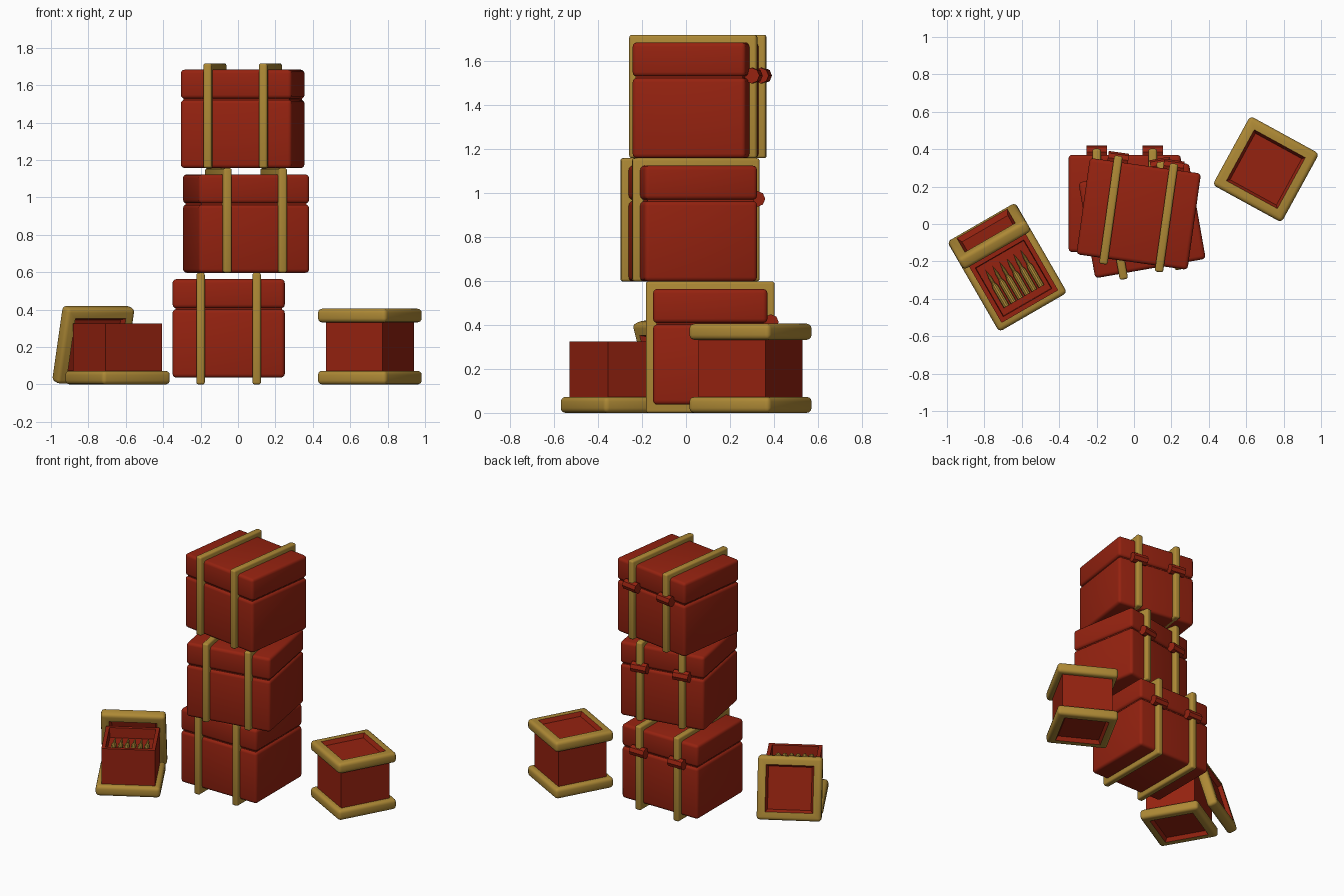
import bpy, bmesh, math
from mathutils import Matrix, Vector

if "Cube" in bpy.data.objects:
    bpy.data.objects.remove(bpy.data.objects["Cube"])


def material(name, rgb):
    m = bpy.data.materials.new(name)
    m.use_nodes = True
    m.diffuse_color = (*rgb, 1)
    m.node_tree.nodes["Principled BSDF"].inputs["Base Color"].default_value = (*rgb, 1)
    return m


RED = material("deep_red", (0.30, 0.016, 0.005))
GOLD = material("old_gold", (0.42, 0.25, 0.036))


def finish(name, bm, mats, matrix):
    """Turn a bmesh into a placed, smooth-shaded object."""
    bmesh.ops.recalc_face_normals(bm, faces=bm.faces)
    mesh = bpy.data.meshes.new(name)
    bm.to_mesh(mesh)
    bm.free()
    for m in mats:
        mesh.materials.append(m)
    ob = bpy.data.objects.new(name, mesh)
    bpy.context.collection.objects.link(ob)
    ob.matrix_world = matrix
    bpy.ops.object.select_all(action='DESELECT')
    ob.select_set(True)
    bpy.context.view_layer.objects.active = ob
    bpy.ops.object.shade_smooth_by_angle(angle=math.radians(30))
    return ob


def block(size, centre, bevel=0.0, segments=3):
    """Rounded box as a bmesh."""
    bm = bmesh.new()
    bmesh.ops.create_cube(bm, size=1)
    bmesh.ops.scale(bm, vec=size, verts=bm.verts)
    bmesh.ops.translate(bm, vec=centre, verts=bm.verts)
    if bevel:
        bmesh.ops.bevel(bm, geom=bm.edges[:], offset=bevel, segments=segments,
                        profile=0.5, affect='EDGES')
    return bm


def slab(name, width, depth, z0, z1, mat, matrix, bevel=0.0, x=0.0):
    bm = block((width, depth, z1 - z0), (x, 0, (z0 + z1) / 2), bevel)
    return finish(name, bm, [mat], matrix)


def pose(x, y, z, degrees):
    return Matrix.Translation((x, y, z)) @ Matrix.Rotation(math.radians(degrees), 4, 'Z')


# Large strapped crates
def crate(label, matrix, strap_bottom):
    slab(label + "_crate_body", 0.6, 0.52, 0.037, 0.402, RED, matrix, 0.02)
    slab(label + "_crate_lid", 0.6, 0.52, 0.408, 0.563, RED, matrix, 0.02)
    slab(label + "_crate_core", 0.57, 0.49, 0.06, 0.54, RED, matrix)
    for side, x in (("right", -0.15), ("left", 0.15)):
        slab(f"{label}_{side}_strap", 0.045, 0.585, strap_bottom, 0.597, GOLD, matrix, 0.012, x)
        bm = bmesh.new()
        bmesh.ops.create_cone(bm, cap_ends=True, segments=8, radius1=0.036, radius2=0.036,
                              depth=0.11, matrix=Matrix.Rotation(math.pi / 2, 4, 'Y'))
        bmesh.ops.translate(bm, vec=(x, 0.275, 0.412), verts=bm.verts)
        finish(f"{label}_{side}_hinge", bm, [RED], matrix)


crate("bottom", pose(-0.05, 0.11, 0, 0), 0.0)
crate("middle", pose(0.043, 0.018, 0.56, 10), 0.037)
crate("top", pose(0.025, 0.054, 1.12, -8), 0.037)


# Gold plate with a sunken red panel on both faces
def framed_plate(name, matrix):
    bm = block((0.42, 0.42, 0.073), (0, 0, 0), 0.022)
    bm.normal_update()
    panels = [f for f in bm.faces if abs(f.normal.z) > 0.99 and f.calc_area() > 0.05]
    bmesh.ops.inset_individual(bm, faces=panels, thickness=0.046)
    slopes = bmesh.ops.inset_individual(bm, faces=panels, thickness=0.02, depth=-0.028)["faces"]
    for f in panels + slopes:
        f.material_index = 1
    finish(name, bm, [GOLD, RED], matrix)


# Closed small box
closed = pose(0.705, 0.293, 0, -28.7)
framed_plate("closed_box_base", closed @ Matrix.Translation((0, 0, 0.0365)))
framed_plate("closed_box_lid", closed @ Matrix.Translation((0, 0, 0.3685)))
slab("closed_box_body", 0.347, 0.347, 0.06, 0.345, RED, closed)

# Open small box with a shallow tray
opened = pose(-0.644, -0.29, 0, 30)
framed_plate("open_box_base", opened @ Matrix.Translation((0, 0, 0.0365)))
bm = block((0.349, 0.349, 0.263), (0, 0, 0.1935))
bm.normal_update()
rim = [f for f in bm.faces if f.normal.z > 0.9]
bmesh.ops.inset_individual(bm, faces=rim, thickness=0.035)
bmesh.ops.inset_individual(bm, faces=rim, thickness=0.004, depth=-0.07)
finish("open_box_body", bm, [RED], opened)

# Removed lid leaning against the back of the open box
lean = Matrix.Translation((0, 0.259, 0.2125)) @ Matrix.Rotation(math.radians(-74), 4, 'X')
framed_plate("open_box_lid", opened @ lean)

# Row of cartridges lying in the tray
PROFILE = [(0, 0), (0.017, 0), (0.017, 0.12), (0.009, 0.145), (0.009, 0.175), (0, 0.225)]
for i in range(6):
    bm = bmesh.new()
    verts = [bm.verts.new((r, 0, z)) for r, z in PROFILE]
    edges = [bm.edges.new(pair) for pair in zip(verts, verts[1:])]
    bmesh.ops.spin(bm, geom=verts + edges, cent=(0, 0, 0), axis=(0, 0, 1),
                   angle=math.tau, steps=10)
    bmesh.ops.remove_doubles(bm, verts=bm.verts, dist=0.0005)
    spot = Matrix.Translation(((i - 2.5) * 0.043, -0.112, 0.272))
    finish(f"cartridge_{i + 1}", bm, [GOLD],
           opened @ spot @ Matrix.Rotation(-math.pi / 2, 4, 'X'))
